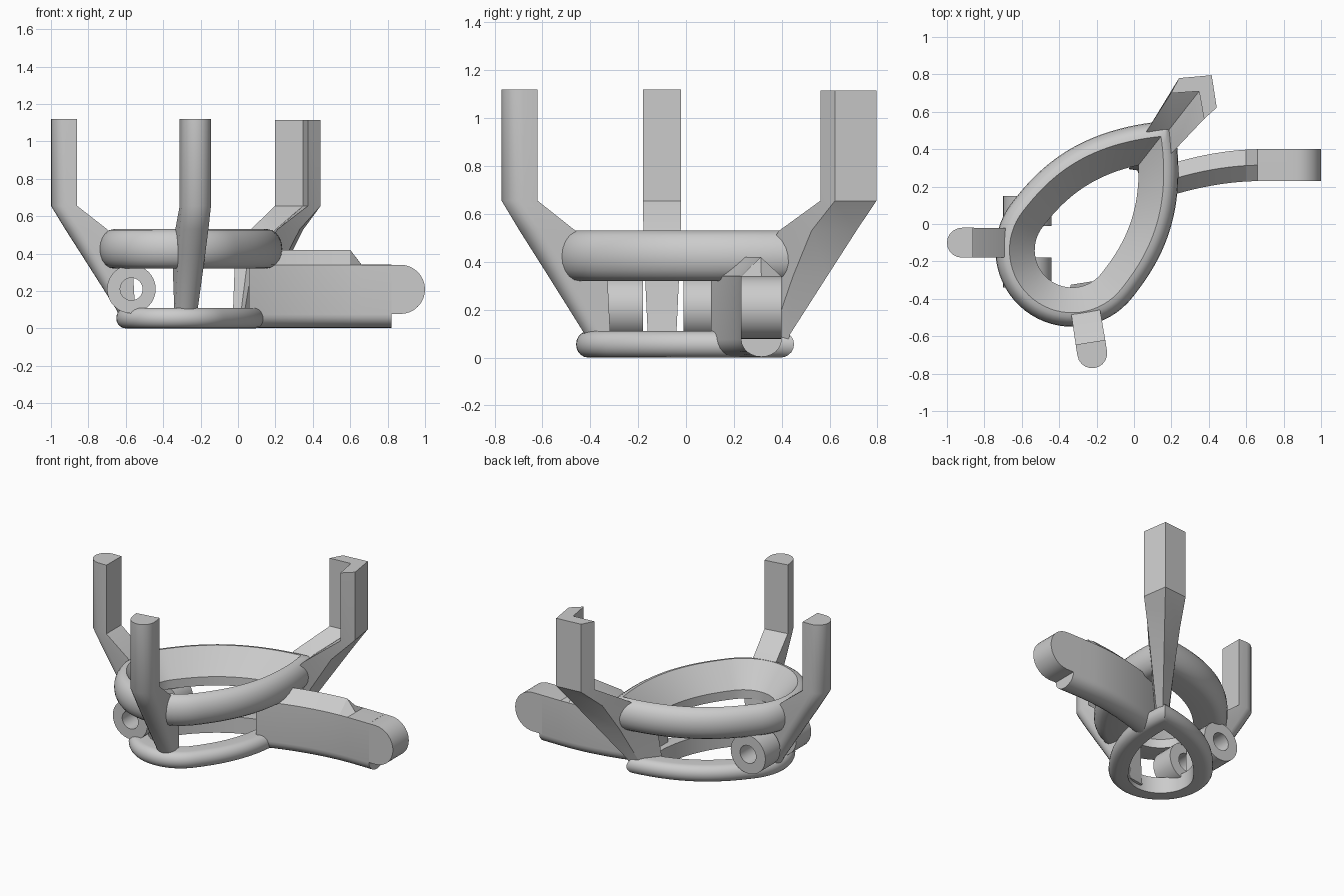
import bpy, bmesh, math
from math import sin, cos, pi, radians, sqrt

if "Cube" in bpy.data.objects:
    bpy.data.objects.remove(bpy.data.objects["Cube"])

AX = (0.616, 0.788)          # long axis of the pear outline
CEN = (-0.30, -0.10)         # origin of the pear frame


def pear_xy(u, v):
    return CEN[0] + AX[0] * u - AX[1] * v, CEN[1] + AX[1] * u + AX[0] * v


def loft(name, sections, loop=False, angle=32):
    """Skin a list of equal-length closed sections; cap ends unless looped."""
    bm = bmesh.new()
    rows = [[bm.verts.new(p) for p in s] for s in sections]
    n = len(rows[0])
    count = len(rows) if loop else len(rows) - 1
    for i in range(count):
        a, b = rows[i], rows[(i + 1) % len(rows)]
        for j in range(n):
            k = (j + 1) % n
            bm.faces.new((a[j], a[k], b[k], b[j]))
    if not loop:
        bm.faces.new(rows[0])
        bm.faces.new(rows[-1])
    bmesh.ops.recalc_face_normals(bm, faces=bm.faces)
    me = bpy.data.meshes.new(name)
    bm.to_mesh(me)
    bm.free()
    ob = bpy.data.objects.new(name, me)
    bpy.context.collection.objects.link(ob)
    bpy.ops.object.select_all(action='DESELECT')
    ob.select_set(True)
    bpy.context.view_layer.objects.active = ob
    bpy.ops.object.shade_smooth_by_angle(angle=radians(angle))
    return ob


def pear(width, length):
    """Pear outline: round back, sides tapering to a pointed tip."""
    half = []
    for i in range(16):
        a = pi - i / 16 * pi / 2
        half.append((-0.05 + width * cos(a), width * sin(a)))
    for i in range(25):
        s = i / 24
        half.append((-0.05 + length * s, width * (1 - s ** 2.4)))
    return half + [(u, -v) for u, v in half[-2:0:-1]]


OUTER, INNER = pear(0.41, 0.88), pear(0.20, 0.576)


def pear_ring(name, profile):
    """profile: (inset from the outer outline, z)"""
    secs = []
    for (u0, v0), (u1, v1) in zip(OUTER, INNER):
        sec = []
        for d, z in profile:
            t = d / 0.21
            x, y = pear_xy(u0 + (u1 - u0) * t, v0 + (v1 - v0) * t)
            sec.append((x, y, z))
        secs.append(sec)
    return loft(name, secs, loop=True)


def bulge(d0, a, zmid, b, n=10):
    return [(d0 + a - a * cos(t), zmid + b * sin(t))
            for t in [-pi / 2 + pi * i / n for i in range(n + 1)]]


# Upper seat ring and lower base ring
pear_ring("upper_ring", bulge(0, 0.075, 0.425, 0.105) + [(0.21, 0.38), (0.21, 0.32)])
pear_ring("lower_ring", bulge(0.09, 0.05, 0.055, 0.055) + [(0.21, 0.11), (0.21, 0.0)])


# Round-backed prongs: stations are (z, outer r, inner r, half width)
STATIONS = [(1.12, 0.78, 0.64, 0.08), (0.655, 0.78, 0.64, 0.08),
            (0.53, 0.704, 0.48, 0.078), (0.36, 0.595, 0.345, 0.072),
            (0.10, 0.43, 0.33, 0.06), (0.03, 0.40, 0.32, 0.058)]


def prong(name, origin, angle):
    c, s = cos(radians(angle)), sin(radians(angle))
    secs = []
    for z, ro, ri, w in STATIONS:
        pts = [(ri, w), (ri, -w)]
        for i in range(11):
            a = -pi / 2 + pi * i / 10
            pts.append((ro - w + w * cos(a), w * sin(a)))
        secs.append([(origin[0] + r * c - q * s, origin[1] + r * s + q * c, z)
                     for r, q in pts])
    return loft(name, secs)


prong("left_prong", (-0.22, -0.10), 180)
prong("front_prong", (-0.333, 0.0), -81)

# V-shaped tip prong: (z, outer corner, outer ends u/v, inner ends u/v, inner corner)
secs = []
for z, oc, ou, ov, iu, iv, ic in [
        (1.115, 1.146, 1.026, 0.128, 0.936, 0.112, 1.037),
        (0.655, 1.146, 1.026, 0.128, 0.936, 0.112, 1.037),
        (0.53, 1.04, 0.88, 0.10, 0.70, 0.09, 0.80),
        (0.34, 0.885, 0.76, 0.072, 0.52, 0.06, 0.55),
        (0.10, 0.69, 0.63, 0.04, 0.48, 0.04, 0.50),
        (0.03, 0.66, 0.60, 0.035, 0.48, 0.035, 0.50)]:
    loop = [(oc, 0), (ou, ov), (iu, iv), (ic, 0), (iu, -iv), (ou, -ov)]
    secs.append([(*pear_xy(u, v - 0.012), z) for u, v in loop])
loft("tip_prong", secs, angle=15)

# Hinge knuckles: two short tubes along y
for name, y0, y1 in [("hinge_knuckle_front", -0.34, -0.18),
                     ("hinge_knuckle_back", -0.01, 0.15)]:
    secs = []
    for i in range(32):
        a = 2 * pi * i / 32
        secs.append([(-0.57 + r * cos(a), y, 0.21 + r * sin(a))
                     for r, y in [(0.13, y0), (0.13, y1), (0.06, y1), (0.06, y0)]])
    loft(name, secs, loop=True)

# Curved side arm: gabled top, rounded underside
secs = []
xs = [0.06 + 0.54 * i / 12 for i in range(13)] + [0.66, 0.82]
for x in xs:
    t = max(0.0, (0.68 - x) / 0.62)
    cy = 0.315 - 0.125 * t ** 1.9
    ridge = 0.42 if x < 0.61 else 0.341
    sec = [(x, cy + 0.085, 0.34), (x, cy, ridge), (x, cy - 0.085, 0.34)]
    for i in range(13):
        a = pi + pi * i / 12
        sec.append((x, cy + 0.085 * cos(a), 0.075 + 0.072 * sin(a)))
    secs.append(sec)
loft("side_arm", secs, angle=25)

# Rounded end of the arm
profile = [(0.80, 0.34), (0.80, 0.077)]
for i in range(17):
    a = -pi / 2 + pi * i / 16
    profile.append((0.868 + 0.132 * cos(a), 0.2085 + 0.1315 * sin(a)))
loft("arm_end", [[(x, y, z) for x, z in profile] for y in (0.23, 0.40)])
